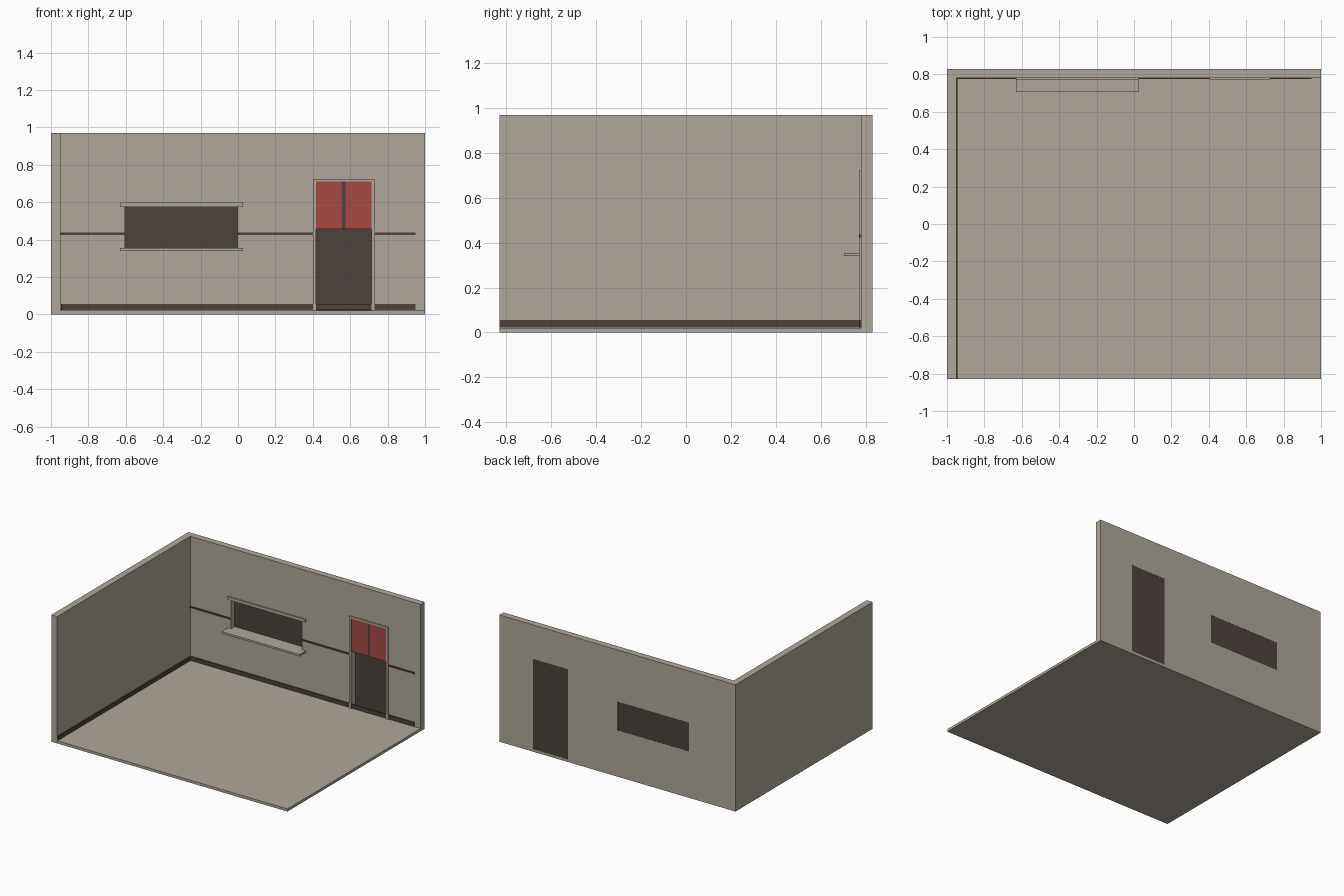
import bpy, bmesh

if "Cube" in bpy.data.objects:
    bpy.data.objects.remove(bpy.data.objects["Cube"])


def material(name, rgb):
    m = bpy.data.materials.new(name)
    m.diffuse_color = (*rgb, 1)
    m.use_nodes = True
    m.node_tree.nodes["Principled BSDF"].inputs["Base Color"].default_value = m.diffuse_color
    return m


PLASTER = material("warm grey plaster", (0.43, 0.39, 0.325))
DARK = material("dark brown", (0.072, 0.054, 0.045))
RED = material("brick red", (0.38, 0.069, 0.054))


def finish(name, bm, mat):
    bmesh.ops.recalc_face_normals(bm, faces=bm.faces[:])
    me = bpy.data.meshes.new(name)
    bm.to_mesh(me)
    bm.free()
    me.materials.append(mat)
    ob = bpy.data.objects.new(name, me)
    bpy.context.collection.objects.link(ob)
    return ob


def box(name, x, y, z, mat):
    """Box from (min, max) ranges on each axis."""
    bm = bmesh.new()
    bmesh.ops.create_cube(bm, size=1)
    for v in bm.verts:
        for i, r in enumerate((x, y, z)):
            v.co[i] = r[0] if v.co[i] < 0 else r[1]
    return finish(name, bm, mat)


def wall_with_openings(name, x, y, z, holes, mat):
    """Grid of quads in xz, leaving out the openings, extruded in y."""
    xs = sorted({*x, *(h[i] for h in holes for i in (0, 1))})
    zs = sorted({*z, *(h[i] for h in holes for i in (2, 3))})
    bm = bmesh.new()
    grid = [[bm.verts.new((a, y[0], c)) for c in zs] for a in xs]
    for i in range(len(xs) - 1):
        for k in range(len(zs) - 1):
            cx, cz = (xs[i] + xs[i + 1]) / 2, (zs[k] + zs[k + 1]) / 2
            if any(h[0] < cx < h[1] and h[2] < cz < h[3] for h in holes):
                continue
            bm.faces.new((grid[i][k], grid[i + 1][k],
                          grid[i + 1][k + 1], grid[i][k + 1]))
    loose = [v for v in bm.verts if not v.link_faces]
    bmesh.ops.delete(bm, geom=loose, context='VERTS')
    # keep the front faces and add the back plus the reveals
    out = bmesh.ops.extrude_face_region(bm, geom=bm.faces[:], use_keep_orig=True)
    for g in out["geom"]:
        if isinstance(g, bmesh.types.BMVert):
            g.co.y = y[1]
    return finish(name, bm, mat)


IN, OUT = 0.78, 0.83      # inner and outer faces of the back wall
FLOOR, TOP = 0.02, 0.97
WIN = (-0.605, -0.003, 0.355, 0.575)
DOOR = (0.418, 0.713, FLOOR, 0.71)

# Shell
box("floor", (-1, 1), (-OUT, OUT), (0, FLOOR), PLASTER)
box("left_wall", (-1, -0.95), (-OUT, OUT), (FLOOR, TOP), PLASTER)
wall_with_openings("back_wall", (-0.95, 1), (IN, OUT), (FLOOR, TOP),
                   [WIN, DOOR], PLASTER)

# Skirting boards and wall rail
box("back_skirting", (-0.95, 0.95), (IN - 0.006, IN), (0.023, 0.055), DARK)
box("left_skirting", (-0.95, -0.944), (-OUT, IN), (0.023, 0.055), DARK)
for i, span in enumerate([(-0.95, WIN[0]), (WIN[1], 0.402), (0.728, 0.95)]):
    box(f"wall_rail_{i + 1}", span, (IN - 0.006, IN), (0.424, 0.437), DARK)

# Window: recessed pane, lintel and deep sill
box("window_pane", WIN[:2], (0.823, 0.829), WIN[2:], DARK)
box("window_lintel", (-0.632, 0.028), (0.77, IN), (0.575, 0.598), PLASTER)
box("window_sill", (-0.632, 0.028), (0.705, IN), (0.34, 0.355), PLASTER)

# Door: recessed leaf, frame and two red curtain panels
box("door_leaf", DOOR[:2], (0.823, 0.829), DOOR[2:], DARK)
for side, span in (("left", (0.402, 0.418)), ("right", (0.713, 0.729))):
    box(f"door_jamb_{side}", span, (0.77, IN), (FLOOR, 0.71), PLASTER)
box("door_head", (0.402, 0.729), (0.77, IN), (0.71, 0.725), PLASTER)
for side, span in (("left", (0.418, 0.556)), ("right", (0.575, 0.713))):
    box(f"door_curtain_{side}", span, (0.776, 0.782), (0.457, 0.71), RED)
box("door_mullion", (0.556, 0.575), (0.777, 0.782), (0.457, 0.71), DARK)
